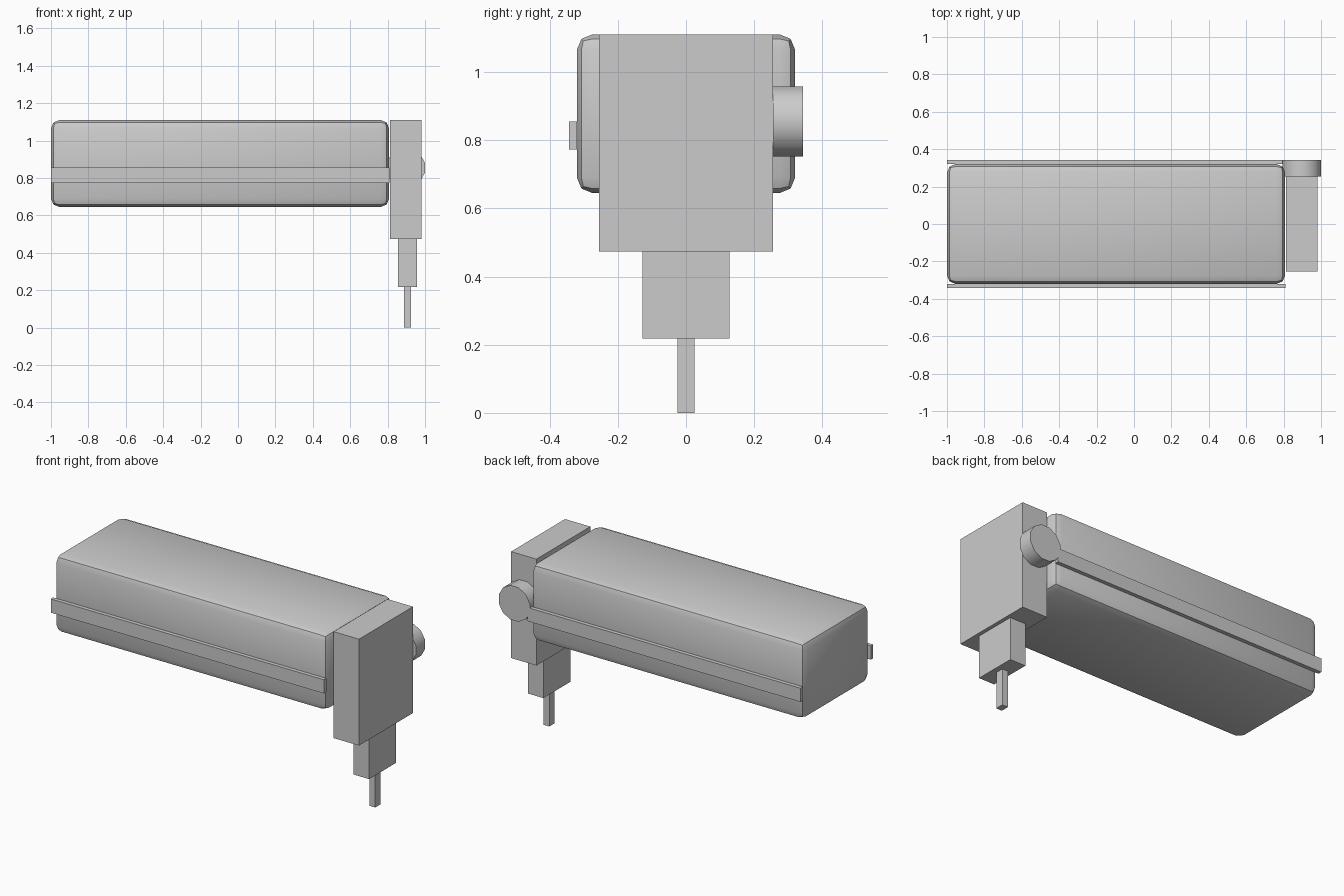
import bpy
import math

if "Cube" in bpy.data.objects:
    bpy.data.objects.remove(bpy.data.objects["Cube"], do_unlink=True)

grey = bpy.data.materials.new("plain_grey")
grey.use_nodes = True
grey.diffuse_color = (0.6, 0.6, 0.6, 1)
grey.node_tree.nodes["Principled BSDF"].inputs["Base Color"].default_value = (0.6, 0.6, 0.6, 1)


def box(name, x, y, z):
    """Box spanning the given (low, high) ranges."""
    spans = (x, y, z)
    bpy.ops.mesh.primitive_cube_add(size=1, location=[(a + b) / 2 for a, b in spans])
    ob = bpy.context.object
    ob.name = name
    ob.scale = [b - a for a, b in spans]
    bpy.ops.object.transform_apply(location=False, rotation=False, scale=True)
    ob.data.materials.append(grey)
    return ob


# Long rounded arm housing
body = box("arm_body", (-1, 0.808), (-0.32, 0.32), (0.645, 1.11))
bevel = body.modifiers.new("rounded_edges", "BEVEL")
bevel.width = 0.045
bevel.segments = 2
bpy.ops.object.modifier_apply(modifier=bevel.name)
bpy.ops.object.shade_smooth_by_angle(angle=math.radians(30))

# Side rails
for name, side in (("front_rail", -1), ("back_rail", 1)):
    box(name, (-1, 0.81), sorted((side * 0.32, side * 0.343)), (0.773, 0.855))

# Stepped head: block, chuck and needle
box("head_block", (0.812, 0.98), (-0.255, 0.255), (0.473, 1.11))
box("head_chuck", (0.855, 0.958), (-0.128, 0.128), (0.218, 0.473))
box("head_needle", (0.888, 0.926), (-0.025, 0.025), (0, 0.218))

# Twelve-sided knob on the back of the head
bpy.ops.mesh.primitive_cylinder_add(vertices=12, radius=0.106, depth=0.088,
                                    location=(0.897, 0.299, 0.855))
knob = bpy.context.object
knob.name = "back_knob"
knob.rotation_euler = (math.radians(90), math.radians(15), 0)
bpy.ops.object.transform_apply(location=False, rotation=True, scale=False)
knob.data.materials.append(grey)
bpy.ops.object.shade_smooth_by_angle(angle=math.radians(40))
